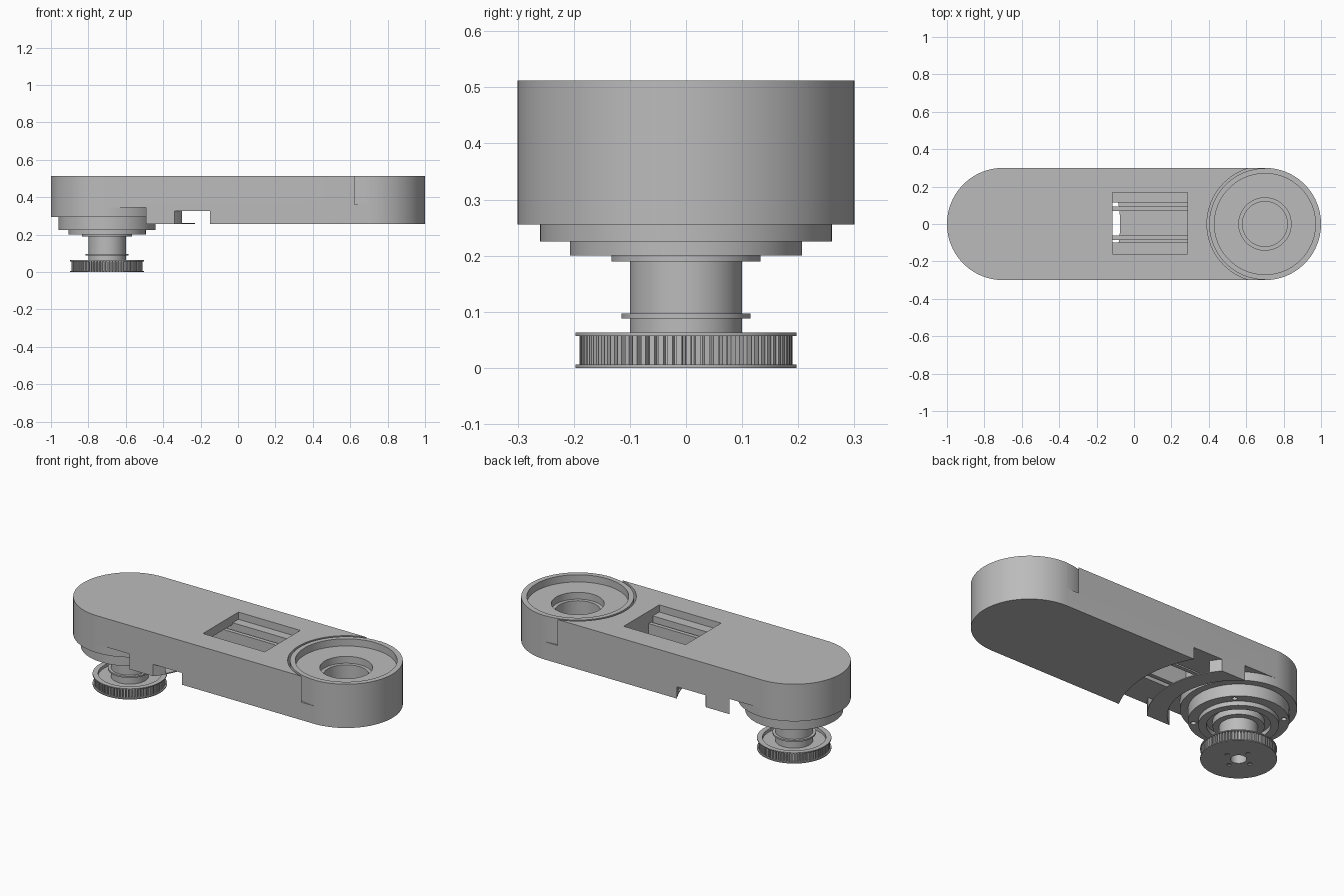
import bpy, bmesh, math
from math import cos, sin, pi

if "Cube" in bpy.data.objects:
    bpy.data.objects.remove(bpy.data.objects["Cube"])

grey = bpy.data.materials.new("plain grey")
grey.use_nodes = True
grey.diffuse_color = (0.5, 0.5, 0.5, 1)
grey.node_tree.nodes["Principled BSDF"].inputs["Base Color"].default_value = (0.5, 0.5, 0.5, 1)

HUB, WELL = -0.7, 0.7      # x of the two end centres
BASE, TOP = 0.256, 0.512   # arm bottom and top


def finish(name, bm):
    bmesh.ops.recalc_face_normals(bm, faces=bm.faces)
    mesh = bpy.data.meshes.new(name)
    bm.to_mesh(mesh)
    bm.free()
    mesh.materials.append(grey)
    obj = bpy.data.objects.new(name, mesh)
    bpy.context.collection.objects.link(obj)
    return obj


def prism(name, outline, z0, z1):
    bm = bmesh.new()
    face = bm.faces.new([bm.verts.new((x, y, z0)) for x, y in outline])
    out = bmesh.ops.extrude_face_region(bm, geom=[face])
    verts = [v for v in out["geom"] if isinstance(v, bmesh.types.BMVert)]
    bmesh.ops.translate(bm, verts=verts, vec=(0, 0, z1 - z0))
    return finish(name, bm)


def arc(cx, r, a0, a1, n):
    angles = [math.radians(a0 + (a1 - a0) * i / n) for i in range(n + 1)]
    return [(cx + r * cos(a), r * sin(a)) for a in angles]


def band(name, cx, r0, r1, a0, a1, z0, z1):
    return prism(name, arc(cx, r1, a0, a1, 48) + arc(cx, r0, a1, a0, 48), z0, z1)


def disc(name, cx, r, z0, z1, n=96, cy=0):
    return prism(name, [(x, y + cy) for x, y in arc(cx, r, 0, 360, n)[:-1]], z0, z1)


def box(name, x0, x1, y0, y1, z0, z1):
    return prism(name, [(x0, y0), (x1, y0), (x1, y1), (x0, y1)], z0, z1)


def lathe(name, cx, profile, n=96):
    """Spin a closed (radius, z) profile that stays off the axis."""
    bm = bmesh.new()
    rings = [[bm.verts.new((cx + r * cos(2 * pi * i / n), r * sin(2 * pi * i / n), z))
              for r, z in profile] for i in range(n)]
    for a, b in zip(rings, rings[1:] + rings[:1]):
        for j in range(len(profile)):
            k = (j + 1) % len(profile)
            bm.faces.new((a[j], b[j], b[k], a[k]))
    return finish(name, bm)


def cut(obj, cutters):
    for c in cutters:
        mod = obj.modifiers.new("cut", "BOOLEAN")
        mod.operation, mod.solver, mod.object = "DIFFERENCE", "EXACT", c
    bpy.context.view_layer.update()
    graph = bpy.context.evaluated_depsgraph_get()
    mesh = bpy.data.meshes.new_from_object(obj.evaluated_get(graph))
    obj.modifiers.clear()
    obj.data = mesh
    for c in cutters:
        bpy.data.objects.remove(c)


# Arm: rounded bar with end pockets, an arc slot underneath and a window on top
arm = prism("arm", arc(WELL, 0.3, -90, 90, 48) + arc(HUB, 0.3, 90, 270, 48), BASE, TOP)
cut(arm, [
    disc("hub_pocket", HUB, 0.366, 0.2, 0.345),
    band("arc_slot", HUB, 0.47, 0.626, -60, 60, 0.2, 0.325),
    box("lower_cavity", -0.4, -0.1, -0.245, 0.245, 0.262, 0.325),
    box("channel", -0.4, 0.285, -0.1, 0.115, 0.264, 0.46),
    box("window", -0.115, 0.285, -0.16, 0.168, 0.47, 0.6),
    box("window_throat", -0.115, 0.285, -0.1, 0.115, 0.44, 0.5),
    band("seam", WELL, 0.298, 0.31, 90, 270, 0.36, 0.6),
    disc("well", WELL, 0.27, 0.47, 0.6),
    disc("well_bore", WELL, 0.14, 0.43, 0.6),
    disc("well_bore_deep", WELL, 0.12, 0.34, 0.6),
])

# Twin rails running through the channel
for side, y in (("left", 0.07), ("right", -0.085)):
    box("rail_" + side, -0.4, 0.29, y, y + 0.023, 0.335, 0.44)

# Bearing housing under the hub end, with screw holes in its flange
disc("housing", HUB, 0.3, 0.295, 0.345)
flange = disc("housing_flange", HUB, 0.26, 0.225, 0.295)
cut(flange, [disc("screw_hole", HUB + 0.233 * cos(a), 0.014, 0.2, 0.26, 16, 0.233 * sin(a))
             for a in [pi / 4 + i * pi / 2 for i in range(4)]])
lathe("bearing_ring", HUB, [(0.165, 0.2), (0.207, 0.2), (0.207, 0.225), (0.165, 0.225)])
lathe("bearing_seat", HUB, [(0.09, 0.19), (0.133, 0.19), (0.133, 0.225), (0.09, 0.225)])

# Hollow shaft with a retaining ring
lathe("shaft", HUB, [(0.042, 0.03), (0.1, 0.03), (0.1, 0.23), (0.042, 0.23)])
lathe("retaining_ring", HUB, [(0.095, 0.088), (0.115, 0.088), (0.115, 0.097), (0.095, 0.097)])

# Toothed pulley between two thin flanges, dished on top
TEETH = 72
teeth = []
for i in range(TEETH):
    for step, r in ((0, 0.19), (0.55, 0.19), (0.65, 0.178), (0.9, 0.178)):
        a = 2 * pi * (i + step) / TEETH
        teeth.append((HUB + r * cos(a), r * sin(a)))
pulley = prism("pulley_teeth", teeth, 0.005, 0.058)
cut(pulley, [disc("dish", HUB, 0.168, 0.045, 0.1), disc("bore", HUB, 0.042, -0.1, 0.1, 32)])
lathe("pulley_top_flange", HUB, [(0.168, 0.057), (0.197, 0.057), (0.197, 0.063), (0.168, 0.063)])
bottom = disc("pulley_bottom_flange", HUB, 0.197, 0, 0.006)
cut(bottom, [disc("bore", HUB, 0.042, -0.1, 0.1, 32)] +
    [disc("bolt_hole", HUB + 0.075 * cos(i * pi / 2), 0.012, -0.1, 0.1, 16, 0.075 * sin(i * pi / 2))
     for i in range(4)])

# Smooth the round walls, keep edges crisp
for obj in bpy.context.collection.objects:
    if obj.type == "MESH" and obj.name != "pulley_teeth":
        bpy.ops.object.select_all(action="DESELECT")
        obj.select_set(True)
        bpy.context.view_layer.objects.active = obj
        bpy.ops.object.shade_smooth_by_angle(angle=math.radians(30))
